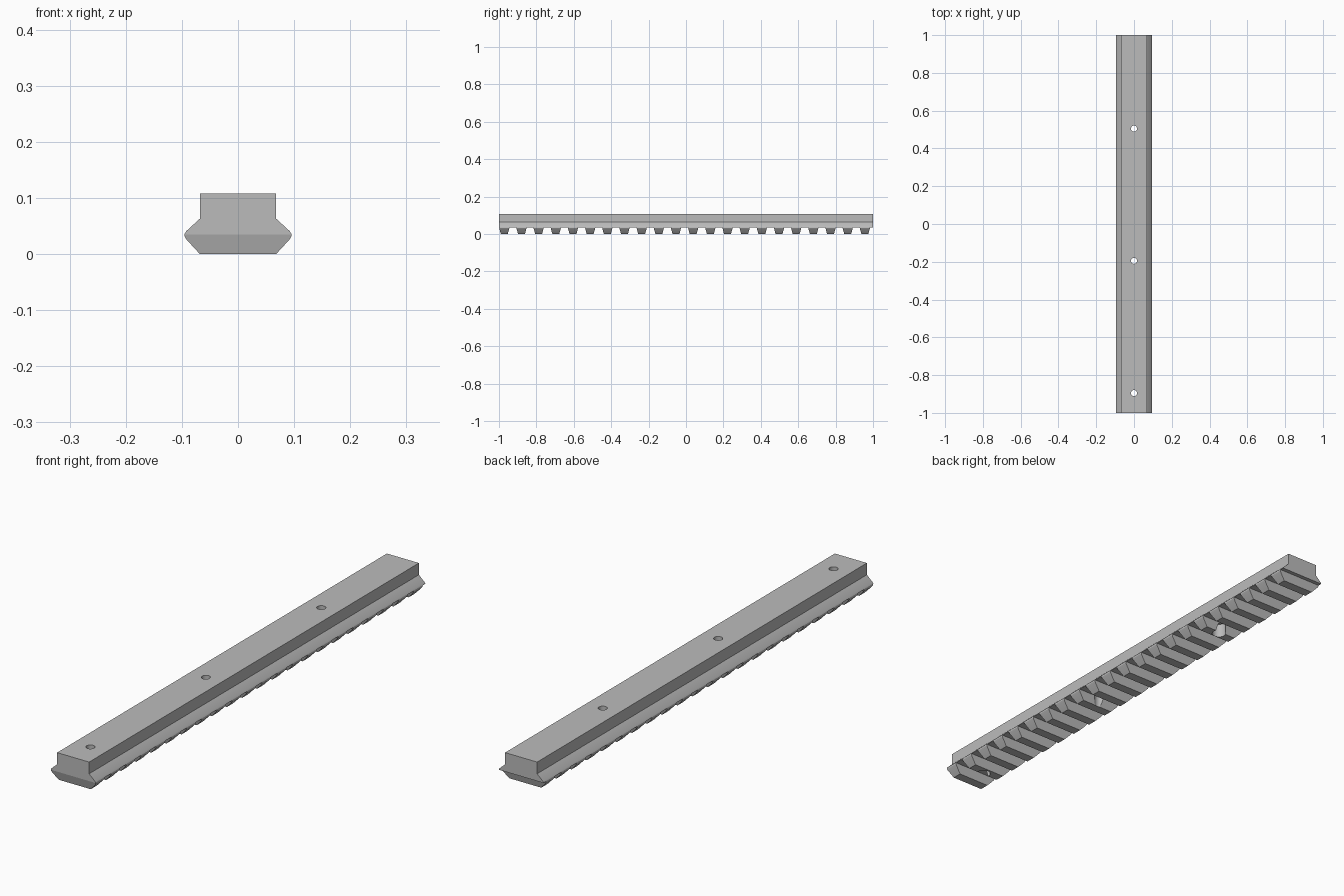
import bpy, bmesh
from math import radians, cos, sin, pi

if "Cube" in bpy.data.objects:
    bpy.data.objects.remove(bpy.data.objects["Cube"], do_unlink=True)

# Plain grey metal
metal = bpy.data.materials.new("grey metal")
metal.use_nodes = True
metal.diffuse_color = (0.5, 0.5, 0.5, 1)
metal.node_tree.nodes["Principled BSDF"].inputs["Base Color"].default_value = (0.5, 0.5, 0.5, 1)


def add_prism(bm, outline_a, outline_b):
    """Solid between two matching outlines."""
    a = [bm.verts.new(p) for p in outline_a]
    b = [bm.verts.new(p) for p in outline_b]
    bm.faces.new(a)
    bm.faces.new(b[::-1])
    for i in range(len(a)):
        j = (i + 1) % len(a)
        bm.faces.new((a[j], a[i], b[i], b[j]))


def finish(bm, name):
    bmesh.ops.recalc_face_normals(bm, faces=bm.faces)
    mesh = bpy.data.meshes.new(name)
    bm.to_mesh(mesh)
    bm.free()
    mesh.materials.append(metal)
    obj = bpy.data.objects.new(name, mesh)
    bpy.context.collection.objects.link(obj)
    return obj


def cut(target, cutter):
    cutter.hide_render = True
    mod = target.modifiers.new(cutter.name, "BOOLEAN")
    mod.operation = "DIFFERENCE"
    mod.solver = "EXACT"
    mod.object = cutter
    bpy.context.view_layer.objects.active = target
    bpy.ops.object.modifier_apply(modifier=mod.name)
    bpy.data.objects.remove(cutter, do_unlink=True)


# Rail body: mirrored dovetail section run along y
half = [(0.068, 0), (0.092, 0.026), (0.095, 0.031), (0.095, 0.036),
        (0.092, 0.041), (0.068, 0.063), (0.068, 0.108)]
section = half + [(-x, z) for x, z in reversed(half)]
bm = bmesh.new()
add_prism(bm, [(x, -1, z) for x, z in section], [(x, 1, z) for x, z in section])
rail = finish(bm, "rail")

# Tapered cross slots that leave the row of teeth
PITCH, FIRST, ROOT_Z, TEETH = 0.0918, -0.9715, 0.035, 22
ROOT, MOUTH, BELOW = 0.0179, 0.0274, -0.02
low = MOUTH + (MOUTH - ROOT) * -BELOW / ROOT_Z
bm = bmesh.new()
for k in range(TEETH + 1):
    y = FIRST + (k - 0.5) * PITCH
    slot = [(y - low, BELOW), (y + low, BELOW), (y + ROOT, ROOT_Z), (y - ROOT, ROOT_Z)]
    add_prism(bm, [(-0.2, *p) for p in slot], [(0.2, *p) for p in slot])
cut(rail, finish(bm, "slots"))

# Stepped screw holes: narrow through hole, wide bore from below
SIDES = 32
bm = bmesh.new()
for y in (-0.895, -0.195, 0.505):
    rings = []
    for r, z in ((0.026, BELOW), (0.026, 0.055), (0.016, 0.055), (0.016, 0.13)):
        rings.append([bm.verts.new((r * cos(2 * pi * i / SIDES), y + r * sin(2 * pi * i / SIDES), z))
                      for i in range(SIDES)])
    for a, b in zip(rings, rings[1:]):
        for i in range(SIDES):
            j = (i + 1) % SIDES
            bm.faces.new((a[i], a[j], b[j], b[i]))
    bm.faces.new(rings[0][::-1])
    bm.faces.new(rings[-1])
cut(rail, finish(bm, "screw_holes"))

# Smooth the hole walls, keep the machined edges sharp
bpy.ops.object.select_all(action="DESELECT")
rail.select_set(True)
bpy.context.view_layer.objects.active = rail
bpy.ops.object.shade_smooth_by_angle(angle=radians(20))
